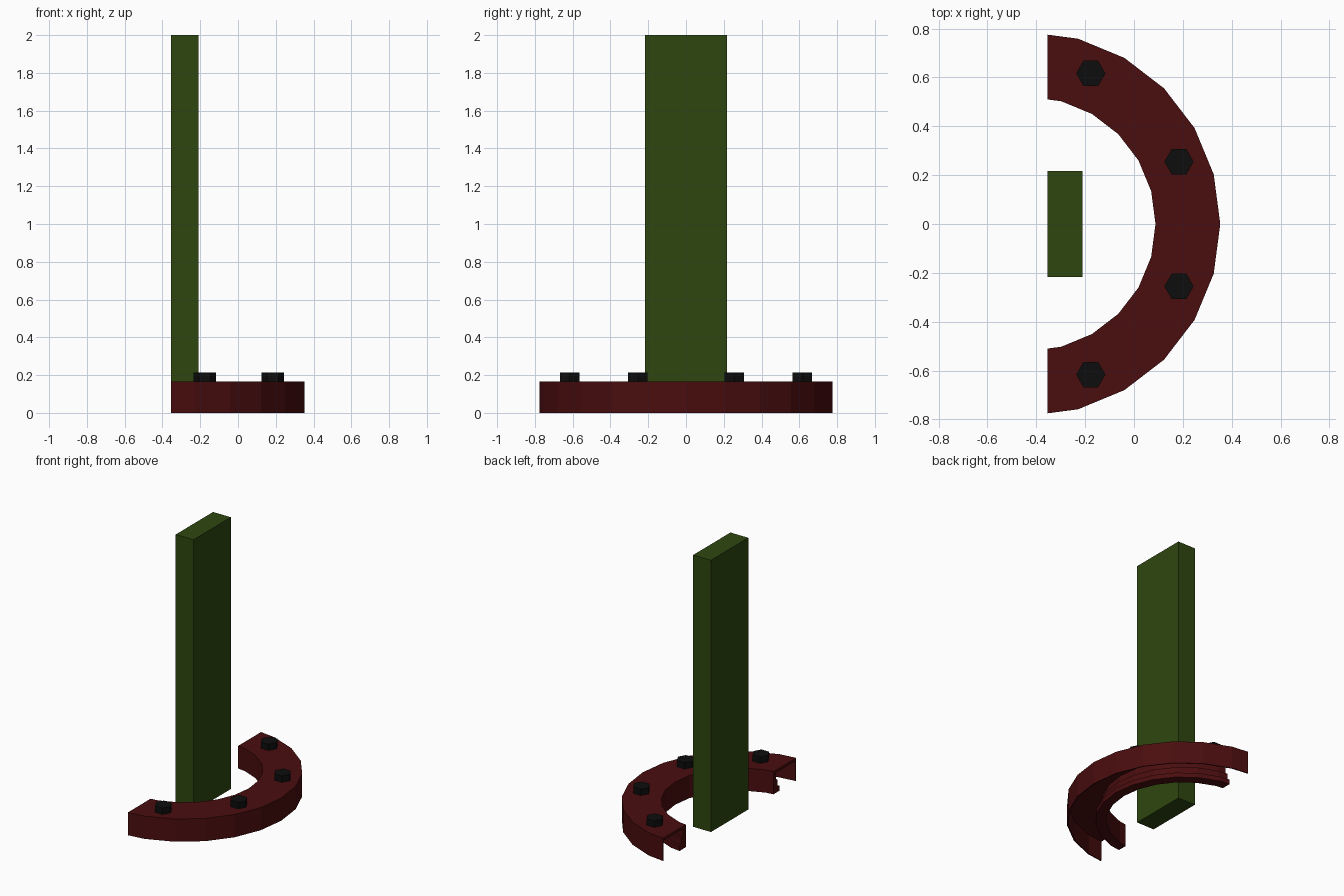
import bpy, bmesh, math

if "Cube" in bpy.data.objects:
    bpy.data.objects.remove(bpy.data.objects["Cube"])

CX, CUT = -0.432, -0.355        # ring centre and flat cut plane in x
STEP = math.radians(15)         # 24-sided ring


def material(name, rgb):
    m = bpy.data.materials.new(name)
    m.diffuse_color = (*rgb, 1)
    m.use_nodes = True
    m.node_tree.nodes["Principled BSDF"].inputs["Base Color"].default_value = m.diffuse_color
    return m


def add_object(name, bm, mat):
    bmesh.ops.recalc_face_normals(bm, faces=bm.faces)
    me = bpy.data.meshes.new(name)
    bm.to_mesh(me)
    bm.free()
    me.materials.append(mat)
    ob = bpy.data.objects.new(name, me)
    bpy.context.collection.objects.link(ob)
    return ob


green = material("dark_green", (0.027, 0.062, 0.005))
red = material("dark_red", (0.068, 0.004, 0.0045))
black = material("black", (0.004, 0.004, 0.004))

# Upright post
bm = bmesh.new()
bmesh.ops.create_cube(bm, size=1)
for v in bm.verts:
    v.co.x = -0.2825 + v.co.x * 0.145
    v.co.y *= 0.434
    v.co.z = 1 + v.co.z * 2
add_object("post", bm, green)

# Half-ring base: hollow underneath, thin outer skirt, stepped inner foot
profile = [(0.52, 0), (0.52, 0.167), (0.785, 0.167), (0.785, 0), (0.777, 0),
           (0.777, 0.147), (0.55, 0.147), (0.55, 0.09), (0.57, 0.09),
           (0.57, 0.035), (0.592, 0.035), (0.592, 0)]


def ring_point(r, i):
    """Point on the 24-gon; the last steps stop at the cut plane."""
    if abs(i) < 6:
        return CX + r * math.cos(i * STEP), r * math.sin(i * STEP)
    t = 1 - (CUT - CX) / (r * math.cos(5 * STEP))
    y = r * (math.sin(5 * STEP) * (1 - t) + t)
    return CUT, math.copysign(y, i)


bm = bmesh.new()
rings = [[bm.verts.new((*ring_point(r, i), z)) for r, z in profile]
         for i in range(-6, 7)]
n = len(profile)
for a, b in zip(rings, rings[1:]):
    for k in range(n):
        j = (k + 1) % n
        bm.faces.new((a[k], a[j], b[j], b[k]))
bm.faces.new(rings[0])
bm.faces.new(rings[-1])
add_object("half_ring_base", bm, red)

# Hexagonal bolt heads
for k, deg in enumerate((-67.5, -22.5, 22.5, 67.5)):
    a = math.radians(deg)
    bx, by = CX + 0.667 * math.cos(a), 0.667 * math.sin(a)
    bm = bmesh.new()
    low, high = ([bm.verts.new((bx + 0.06 * math.cos(s * math.pi / 3),
                                by + 0.06 * math.sin(s * math.pi / 3), z))
                  for s in range(6)] for z in (0.16, 0.214))
    for s in range(6):
        j = (s + 1) % 6
        bm.faces.new((low[s], low[j], high[j], high[s]))
    bm.faces.new(low)
    bm.faces.new(high)
    add_object(f"bolt_{k + 1}", bm, black)
